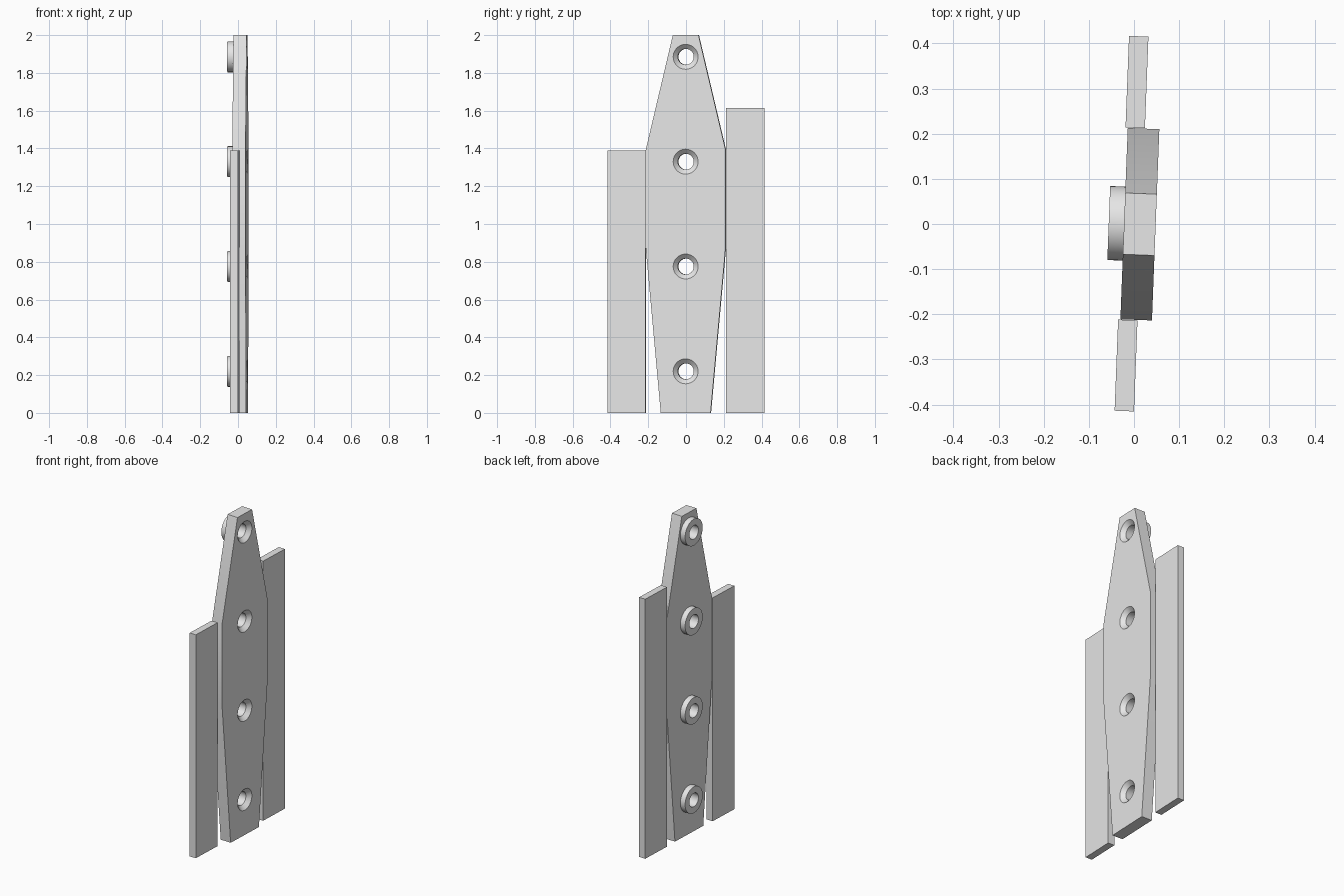
import bpy, bmesh, math

if "Cube" in bpy.data.objects:
    bpy.data.objects.remove(bpy.data.objects["Cube"])

TURN = -0.0385                          # slight twist of the whole hinge about z
HOLES = [0.22, 0.775, 1.33, 1.885]      # heights of the screw holes
SEG = 48

grey = bpy.data.materials.new("light_grey")
grey.diffuse_color = (0.8, 0.8, 0.8, 1)
grey.use_nodes = True
grey.node_tree.nodes["Principled BSDF"].inputs["Base Color"].default_value = grey.diffuse_color


def make_object(name, bm):
    bmesh.ops.recalc_face_normals(bm, faces=bm.faces)
    mesh = bpy.data.meshes.new(name)
    bm.to_mesh(mesh)
    bm.free()
    mesh.materials.append(grey)
    obj = bpy.data.objects.new(name, mesh)
    bpy.context.collection.objects.link(obj)
    obj.rotation_euler.z = TURN
    return obj


def slab(name, outline, x0, x1):
    """Extrude a (y, z) outline from x0 to x1."""
    bm = bmesh.new()
    face = bm.faces.new([bm.verts.new((x0, y, z)) for y, z in outline])
    ext = bmesh.ops.extrude_face_region(bm, geom=[face])
    verts = [g for g in ext["geom"] if isinstance(g, bmesh.types.BMVert)]
    bmesh.ops.translate(bm, verts=verts, vec=(x1 - x0, 0, 0))
    return make_object(name, bm)


def lathe(name, profile, heights, closed):
    """Revolve an (x, radius) profile about an x-directed axis at each height."""
    bm = bmesh.new()
    for h in heights:
        rings = []
        for x, r in profile:
            rings.append([bm.verts.new((x, r * math.cos(2 * math.pi * i / SEG),
                                        h + r * math.sin(2 * math.pi * i / SEG)))
                          for i in range(SEG)])
        pairs = list(zip(rings, rings[1:]))
        if closed:
            pairs.append((rings[-1], rings[0]))
        else:
            bm.faces.new(rings[0])
            bm.faces.new(rings[-1])
        for a, b in pairs:
            for i in range(SEG):
                j = (i + 1) % SEG
                bm.faces.new((a[i], a[j], b[j], b[i]))
    return make_object(name, bm)


def smooth(obj):
    bpy.ops.object.select_all(action='DESELECT')
    obj.select_set(True)
    bpy.context.view_layer.objects.active = obj
    bpy.ops.object.shade_smooth_by_angle(angle=math.radians(30))


# Tapered centre plate
half = [(0.132, 0), (0.212, 0.88), (0.212, 1.39), (0.068, 2.0)]
plate = slab("centre_plate", half + [(-y, z) for y, z in reversed(half)], -0.022, 0.048)

# Countersunk screw holes
cutter = lathe("hole_cutter", [(-0.04, 0.042), (0.024, 0.042), (0.048, 0.066), (0.058, 0.076)],
               HOLES, False)
cutter.hide_render = True
boolean = plate.modifiers.new("holes", 'BOOLEAN')
boolean.operation = 'DIFFERENCE'
boolean.solver = 'EXACT'
boolean.object = cutter
bpy.context.view_layer.objects.active = plate
plate.select_set(True)
bpy.ops.object.modifier_apply(modifier=boolean.name)
bpy.data.objects.remove(cutter)
smooth(plate)

# Round spacers behind each hole
for n, h in enumerate(HOLES, 1):
    smooth(lathe(f"spacer_{n}", [(-0.056, 0.042), (-0.056, 0.082), (-0.022, 0.082),
                                 (-0.022, 0.042)], [h], True))

# Flat side strips of different heights
for name, y0, y1, top in (("front_strip", -0.415, -0.213, 1.39),
                          ("back_strip", 0.213, 0.416, 1.615)):
    slab(name, [(y0, 0), (y1, 0), (y1, top), (y0, top)], -0.027, 0.016)
